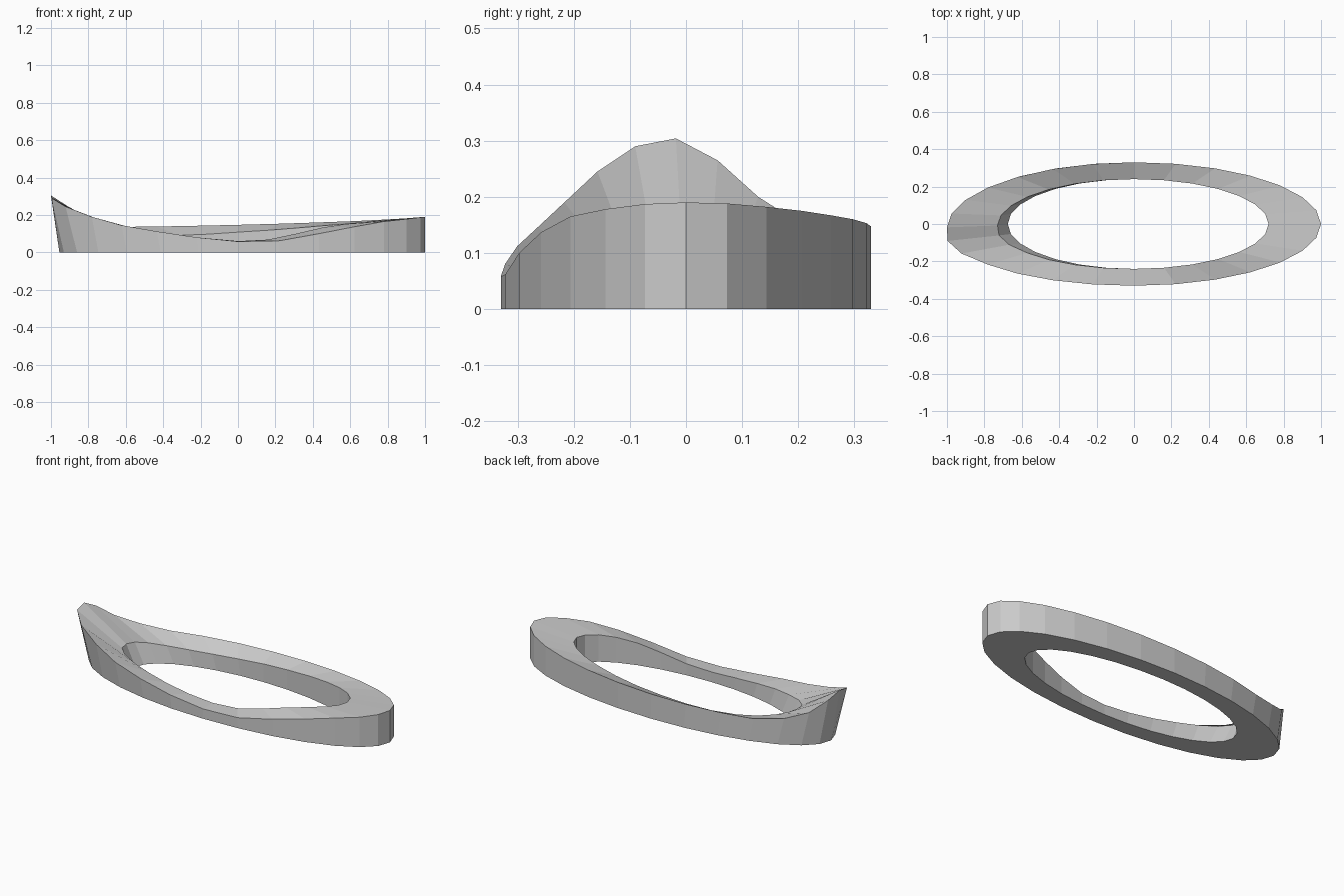
import bpy, bmesh, math

if "Cube" in bpy.data.objects:
    bpy.data.objects.remove(bpy.data.objects["Cube"])

N = 28
# rim heights, counter-clockwise from +x
OUTER_Z = [.19, .188, .182, .175, .167, .16, .153, .147, .142, .138, .136, .158, .20, .265,
           .304, .29, .245, .19, .145, .112, .08, .058, .062, .10, .137, .165, .178, .187]
INNER_Z = [.165, .163, .16, .152, .142, .13, .118, .108, .097, .091, .092, .10, .112, .122,
           .127, .125, .12, .11, .10, .085, .07, .06, .068, .10, .132, .15, .16, .163]


def loop(bm, right, left, ry, heights=None, lean=0.0):
    """Ellipse with separate left and right radii; lean shifts the left tip forward."""
    verts = []
    for k in range(N):
        a = 2 * math.pi * k / N
        c, s = math.cos(a), math.sin(a)
        tip = max(0.0, -c) ** 2
        x = c * (right if c > 0 else left)
        y = ry * s - lean * tip
        if k in (15, 16):
            x -= lean * 1.2
        verts.append(bm.verts.new((x, y, heights[k] if heights else 0)))
    return verts


bm = bmesh.new()
outer_bottom = loop(bm, 1.0, .955, .33)
outer_top = loop(bm, 1.0, 1.0, .33, OUTER_Z, .018)
inner_top = loop(bm, .72, .73, .24, INNER_Z, .008)
inner_bottom = loop(bm, .72, .675, .24)

# outer wall, sloped rim, inner wall, underside
rings = [outer_bottom, outer_top, inner_top, inner_bottom]
for i in range(4):
    a, b = rings[i], rings[(i + 1) % 4]
    for k in range(N):
        j = (k + 1) % N
        bm.faces.new((a[k], a[j], b[j], b[k]))
bmesh.ops.recalc_face_normals(bm, faces=bm.faces)

mesh = bpy.data.meshes.new("oval_rim")
bm.to_mesh(mesh)
bm.free()
rim = bpy.data.objects.new("oval_rim", mesh)
bpy.context.collection.objects.link(rim)
